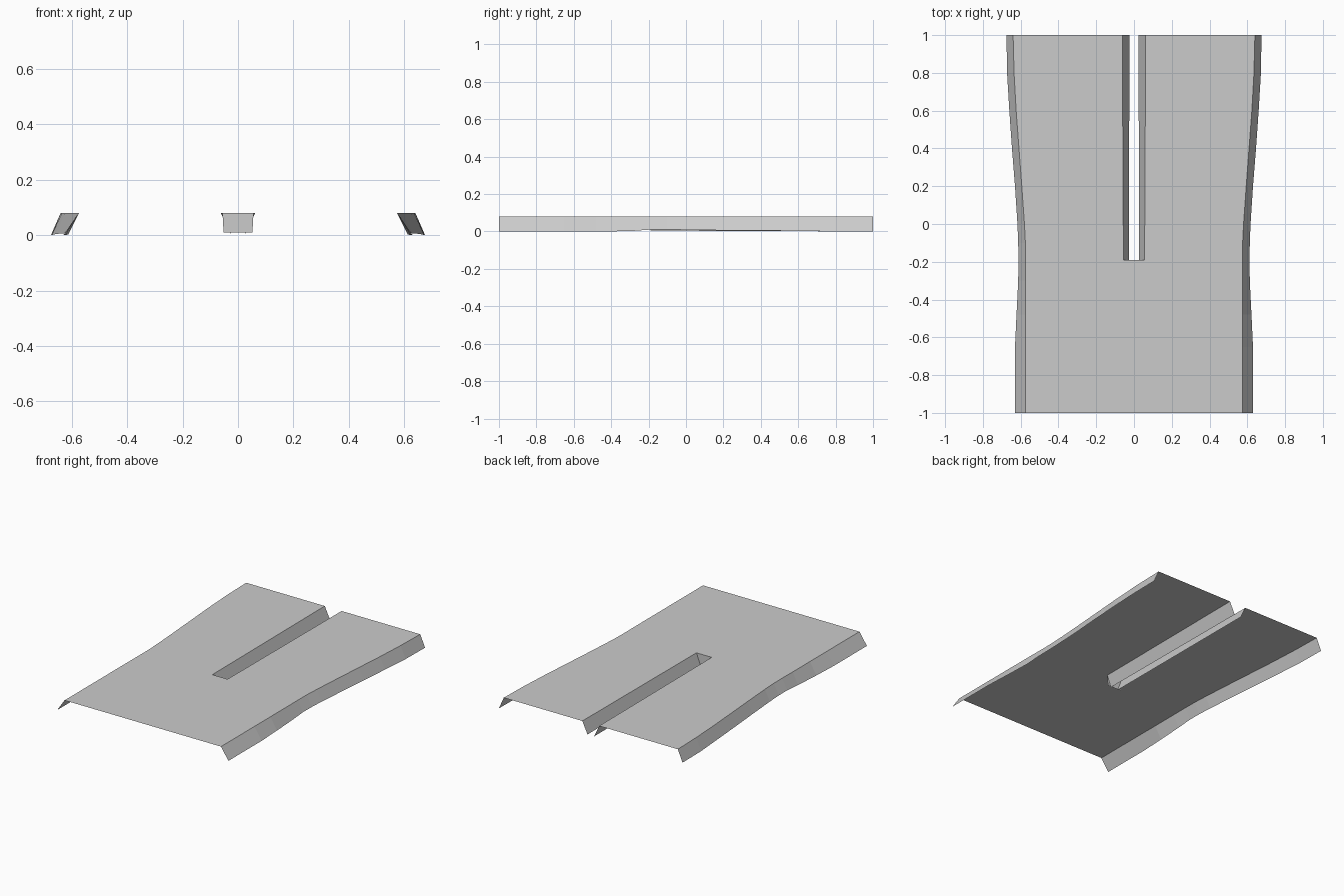
import bpy
from mathutils import Vector

if "Cube" in bpy.data.objects:
    bpy.data.objects.remove(bpy.data.objects["Cube"])

TOP = 0.08
SLOT_END = -0.19

grey = bpy.data.materials.new("plain grey")
grey.diffuse_color = (0.6, 0.6, 0.6, 1)
grey.use_nodes = True
grey.node_tree.nodes["Principled BSDF"].inputs["Base Color"].default_value = grey.diffuse_color

# Stations along the right side: y, fold x, lower edge x, lower edge z
SIDE = [(-1, .575, .63, 0), (-.65, .575, .63, 0), (-.48, .575, .622, 0),
        (-.3, .575, .613, .002), (SLOT_END, .574, .612, .01), (-.1, .575, .613, .01),
        (0, .58, .617, .009), (.2, .594, .63, .006), (.4, .609, .646, .005),
        (.6, .624, .66, .003), (.8, .635, .672, 0), (1, .64, .675, 0)]


def sheet(name, row_a, row_b, facing):
    """Bridge two rows of points, face the given way, and mirror across x."""
    n = len(row_a)
    verts = row_a + row_b
    faces = [(i, i + 1, n + i + 1, n + i) for i in range(n - 1)]
    p, q, r = (Vector(verts[k]) for k in faces[0][:3])
    if (q - p).cross(r - p).dot(Vector(facing)) < 0:
        faces = [f[::-1] for f in faces]
    mesh = bpy.data.meshes.new(name)
    mesh.from_pydata(verts, [], faces)
    mesh.materials.append(grey)
    obj = bpy.data.objects.new(name, mesh)
    bpy.context.collection.objects.link(obj)
    mirror = obj.modifiers.new("mirror", 'MIRROR')
    mirror.use_axis[0] = True
    return obj


def slot_x(y):
    return 0.056 + 0.006 * (y - SLOT_END) / (1 - SLOT_END)


# Flat deck, in front of the slot and beside it
front = [s for s in SIDE if s[0] <= SLOT_END]
back = [s for s in SIDE if s[0] >= SLOT_END]
sheet("front_deck", [(0, s[0], TOP) for s in front],
      [(s[1], s[0], TOP) for s in front], (0, 0, 1))
sheet("back_deck", [(slot_x(s[0]), s[0], TOP) for s in back],
      [(s[1], s[0], TOP) for s in back], (0, 0, 1))

# Sloping outer flange
sheet("outer_flange", [(s[1], s[0], TOP) for s in SIDE],
      [(s[2], s[0], s[3]) for s in SIDE], (1, 0, 0))

# Flange sloping down into the slot
sheet("slot_flange", [(slot_x(y), y, TOP) for y in (SLOT_END, 1)],
      [(x, y, z) for x, y, z in ((.027, SLOT_END, .005), (.024, 1, 0))], (-1, 0, 0))

# Upright wall closing the slot
sheet("slot_end_wall", [(0, SLOT_END, TOP), (.056, SLOT_END, TOP)],
      [(0, SLOT_END, .01), (.052, SLOT_END, .01)], (0, 1, 0))
